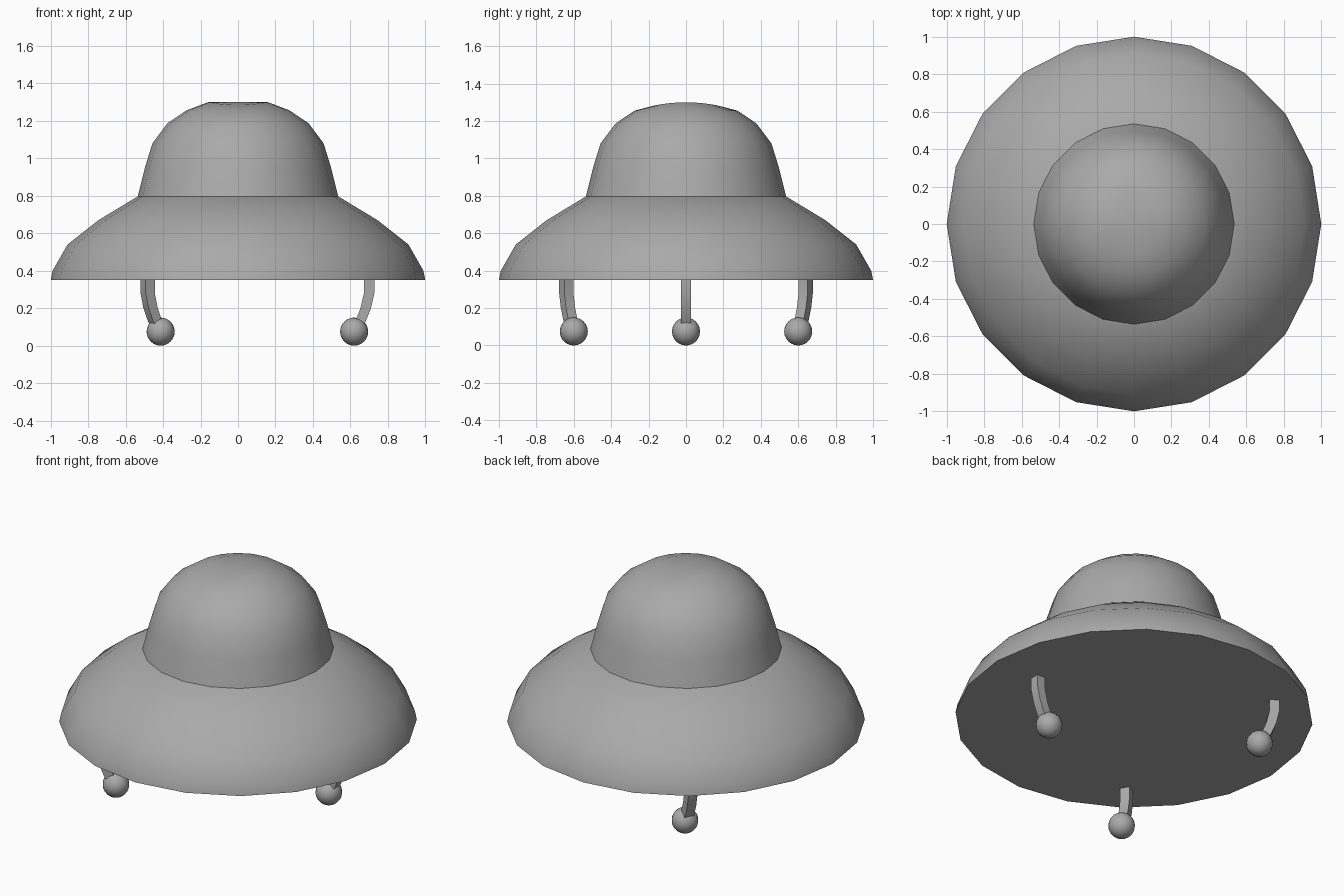
import bpy, bmesh, math
from mathutils import Vector

default = bpy.data.objects.get("Cube")
if default:
    bpy.data.objects.remove(default, do_unlink=True)

grey = bpy.data.materials.new("plain_grey")
grey.use_nodes = True
COLOUR = (0.4, 0.4, 0.4, 1)
grey.diffuse_color = COLOUR
grey.node_tree.nodes["Principled BSDF"].inputs["Base Color"].default_value = COLOUR

SIDES = 20


def finish(name, bm, angle):
    bmesh.ops.recalc_face_normals(bm, faces=bm.faces)
    mesh = bpy.data.meshes.new(name)
    bm.to_mesh(mesh)
    bm.free()
    mesh.materials.append(grey)
    obj = bpy.data.objects.new(name, mesh)
    bpy.context.collection.objects.link(obj)
    bpy.ops.object.select_all(action='DESELECT')
    obj.select_set(True)
    bpy.context.view_layer.objects.active = obj
    bpy.ops.object.shade_smooth_by_angle(angle=math.radians(angle))
    return obj


def bridge(bm, rings):
    for low, high in zip(rings, rings[1:]):
        n = len(low)
        for i in range(n):
            j = (i + 1) % n
            bm.faces.new((low[i], low[j], high[j], high[i]))


def lathe(bm, profile):
    rings = []
    for r, z in profile:
        rings.append([bm.verts.new((r * math.cos(a), r * math.sin(a), z))
                      for a in (math.tau * i / SIDES for i in range(SIDES))])
    bridge(bm, rings)
    return rings


# Saucer hull with a flat underside
bm = bmesh.new()
rings = lathe(bm, [(1.0, 0.35), (0.99, 0.40), (0.91, 0.54), (0.745, 0.67), (0.53, 0.80)])
bm.faces.new(rings[0])
bm.faces.new(rings[-1])
finish("saucer_hull", bm, 40)

# Dome, its cap bowed slightly front to back
bm = bmesh.new()
rings = lathe(bm, [(0.535, 0.797), (0.497, 0.95), (0.457, 1.08),
                   (0.377, 1.187), (0.275, 1.256), (0.16, 1.30)])
for v in rings[-1]:
    v.co.z -= 0.015 * (v.co.y / 0.16) ** 2
top = bm.verts.new((0, 0, 1.30))
for i, v in enumerate(rings[-1]):
    bm.faces.new((v, rings[-1][(i + 1) % SIDES], top))
finish("dome", bm, 60)

# Curved square legs, each ending in a ball foot
BEND = [(0.08, 0.36), (0.08, 0.28), (0.062, 0.20), (0.034, 0.13), (0.005, 0.08)]
HALF = 0.028


def leg(side, x, y, angle):
    foot = Vector((x, y, 0))
    out = Vector((math.cos(angle), math.sin(angle), 0))
    across = Vector((-out.y, out.x, 0))
    bm = bmesh.new()
    rings = []
    for d, z in BEND:
        centre = foot + out * d + Vector((0, 0, z))
        rings.append([bm.verts.new(centre + out * a * HALF + across * b * HALF)
                      for a, b in ((-1, -1), (1, -1), (1, 1), (-1, 1))])
    bridge(bm, rings)
    bm.faces.new(rings[0])
    bm.faces.new(rings[-1])
    finish(side + "_leg", bm, 40)

    bm = bmesh.new()
    bmesh.ops.create_uvsphere(bm, u_segments=16, v_segments=12, radius=0.075)
    bmesh.ops.translate(bm, verts=bm.verts, vec=foot + Vector((0, 0, 0.075)))
    finish(side + "_foot", bm, 60)


leg("left", 0.62, 0, 0)
leg("back_right", -0.413, 0.60, math.radians(150))
leg("front_right", -0.413, -0.60, math.radians(210))
